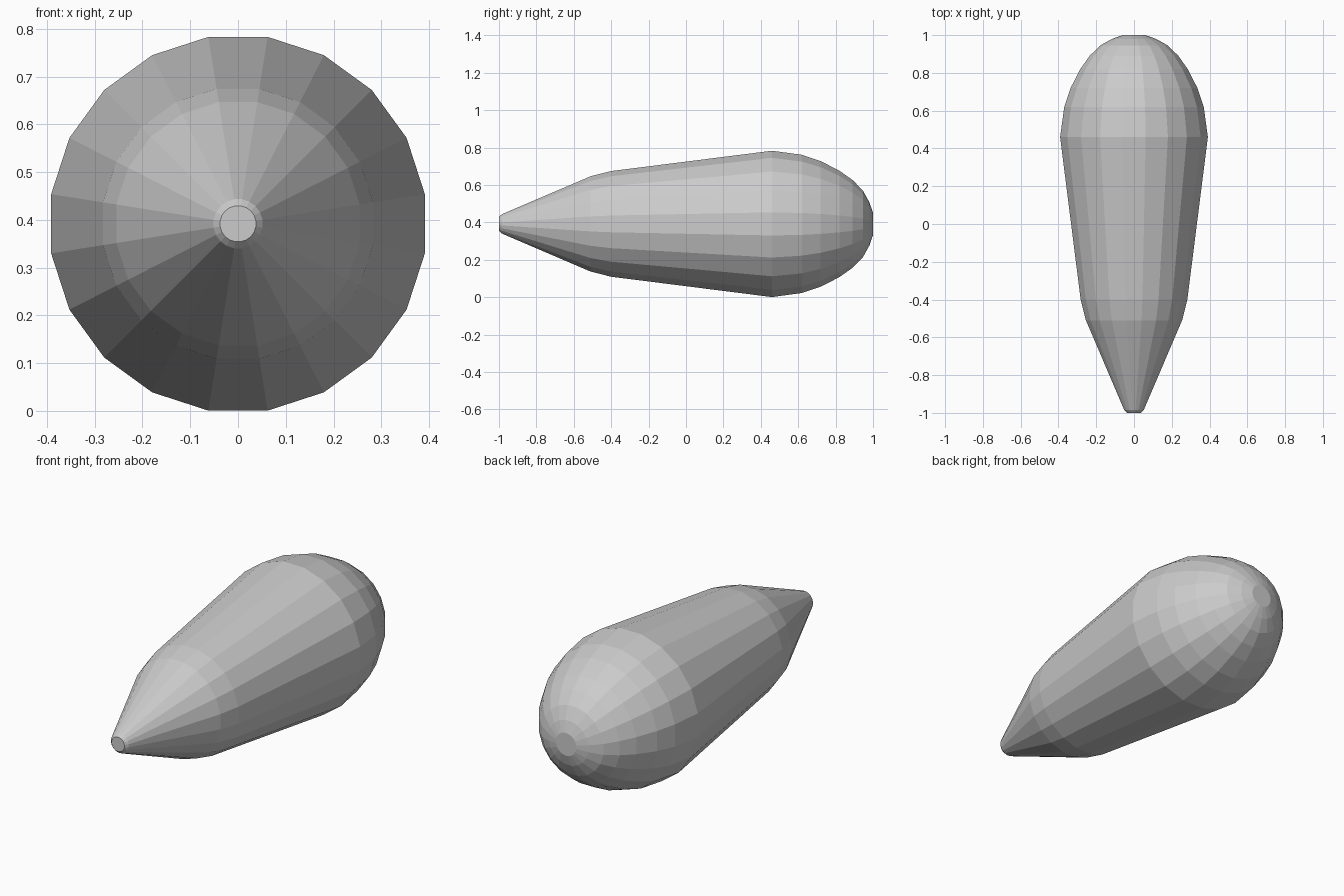
import bpy, bmesh, math

if "Cube" in bpy.data.objects:
    bpy.data.objects.remove(bpy.data.objects["Cube"])

SIDES = 20
CENTRE_Z = 0.392

# Profile along the long axis: (y, radius), narrow tip to rounded end
profile = [(-1.0, 0.038), (-0.985, 0.052), (-0.51, 0.258), (-0.40, 0.286),
           (0.46, 0.396), (0.62, 0.374), (0.72, 0.34), (0.82, 0.288),
           (0.89, 0.238), (0.945, 0.182), (0.98, 0.118), (1.0, 0.06)]

bm = bmesh.new()


def ring(y, r):
    # Half-step offset puts flat sides at the top, bottom, left and right
    angles = [(i + 0.5) * math.tau / SIDES for i in range(SIDES)]
    return [bm.verts.new((r * math.cos(a), y, CENTRE_Z + r * math.sin(a))) for a in angles]


# Faceted teardrop skin
rings = [ring(y, r) for y, r in profile]
for a, b in zip(rings, rings[1:]):
    for i in range(SIDES):
        j = (i + 1) % SIDES
        bm.faces.new((a[i], a[j], b[j], b[i]))

# Flat end caps
bm.faces.new(rings[0])
bm.faces.new(rings[-1])
bmesh.ops.recalc_face_normals(bm, faces=bm.faces)

mesh = bpy.data.meshes.new("teardrop_body")
bm.to_mesh(mesh)
bm.free()
body = bpy.data.objects.new("teardrop_body", mesh)
bpy.context.collection.objects.link(body)
